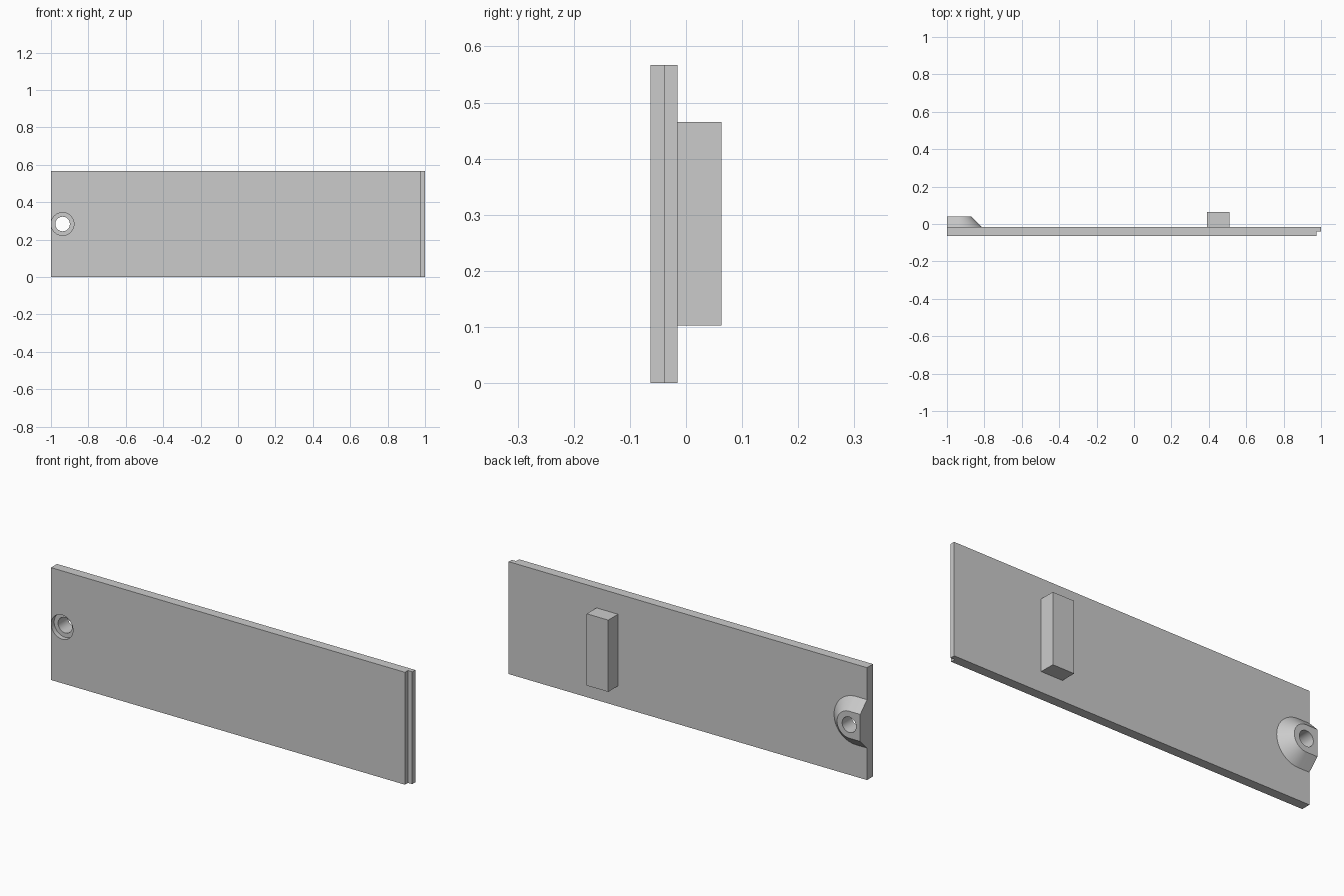
import bpy, bmesh
from math import sin, cos, pi, radians

if "Cube" in bpy.data.objects:
    bpy.data.objects.remove(bpy.data.objects["Cube"])

FRONT, BACK, MID = -0.063, -0.015, -0.039
HEIGHT = 0.567
HOLE_X, HOLE_Z = -0.938, HEIGHT / 2


def loft(name, sections):
    """Skin matching closed loops of points and cap both ends."""
    bm = bmesh.new()
    rings = [[bm.verts.new(p) for p in s] for s in sections]
    n = len(rings[0])
    for a, b in zip(rings, rings[1:]):
        for i in range(n):
            j = (i + 1) % n
            bm.faces.new((a[i], a[j], b[j], b[i]))
    bm.faces.new(rings[0])
    bm.faces.new(rings[-1])
    bmesh.ops.recalc_face_normals(bm, faces=bm.faces)
    mesh = bpy.data.meshes.new(name)
    bm.to_mesh(mesh)
    bm.free()
    obj = bpy.data.objects.new(name, mesh)
    bpy.context.collection.objects.link(obj)
    return obj


def prism(name, profile, z0, z1):
    return loft(name, [[(x, y, z) for x, y in profile] for z in (z0, z1)])


def arc(radius, y, start, end, steps):
    return [(HOLE_X + radius * cos(start + (end - start) * i / steps), y,
             HOLE_Z + radius * sin(start + (end - start) * i / steps))
            for i in range(steps + 1)]


def boss_section(radius, y):
    """Half round running straight out to the plate's end."""
    return ([(-1, y, HOLE_Z - radius)] + arc(radius, y, -pi / 2, pi / 2, 32)
            + [(-1, y, HOLE_Z + radius)])


def cylinder(name, radius, y0, y1):
    return loft(name, [arc(radius, y, 0, 2 * pi, 48)[:-1] for y in (y0, y1)])


def combine(target, tool, operation):
    mod = target.modifiers.new(tool.name, 'BOOLEAN')
    mod.object, mod.operation, mod.solver = tool, operation, 'EXACT'
    bpy.context.view_layer.objects.active = target
    bpy.ops.object.modifier_apply(modifier=mod.name)
    bpy.data.objects.remove(tool)


# Plate with a thin lip along its right end
plate = prism("plate", [(-1, FRONT), (0.976, FRONT), (0.976, MID),
                        (1, MID), (1, BACK), (-1, BACK)], 0, HEIGHT)

# Sloped screw boss on the back
boss = loft("screw_boss", [boss_section(0.122, MID), boss_section(0.122, BACK),
                           boss_section(0.068, 0.039)])
combine(plate, boss, 'UNION')

# Rectangular stop block on the back
block = prism("stop_block", [(0.39, MID), (0.51, MID), (0.51, 0.063),
                             (0.39, 0.063)], 0.103, 0.465)
combine(plate, block, 'UNION')

# Screw hole and its front counterbore
combine(plate, cylinder("screw_hole", 0.039, -0.2, 0.2), 'DIFFERENCE')
combine(plate, cylinder("counterbore", 0.061, -0.2, MID), 'DIFFERENCE')

plate.select_set(True)
bpy.context.view_layer.objects.active = plate
bpy.ops.object.shade_smooth_by_angle(angle=radians(30))
